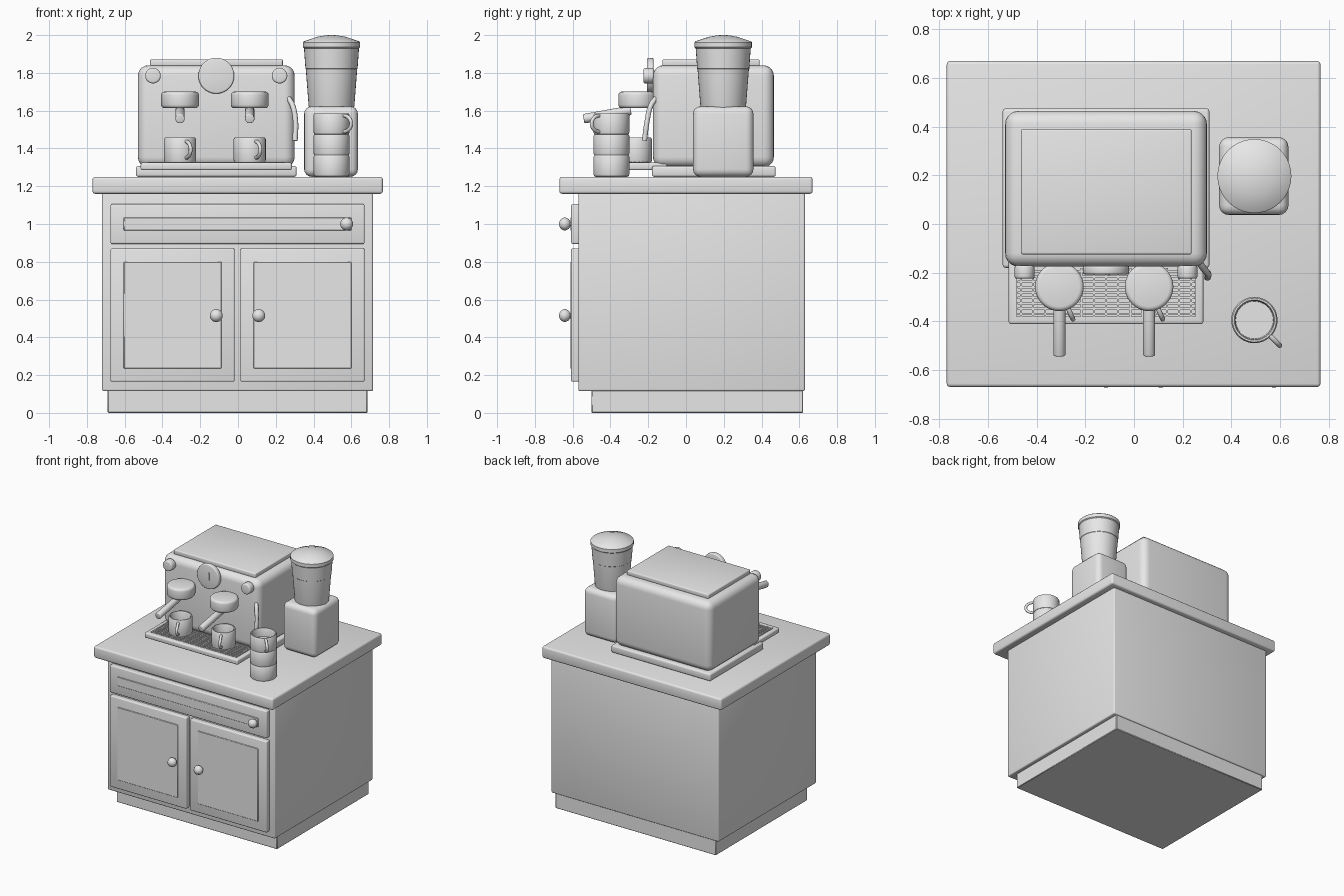
import bpy, bmesh, math
from mathutils import Vector

if "Cube" in bpy.data.objects:
    bpy.data.objects.remove(bpy.data.objects["Cube"])

grey = bpy.data.materials.new("plain_grey")
grey.use_nodes = True
grey.diffuse_color = (0.8, 0.8, 0.8, 1)
grey.node_tree.nodes["Principled BSDF"].inputs["Base Color"].default_value = grey.diffuse_color


def finish(name, bm):
    mesh = bpy.data.meshes.new(name)
    bmesh.ops.recalc_face_normals(bm, faces=bm.faces)
    bm.to_mesh(mesh)
    bm.free()
    mesh.materials.append(grey)
    obj = bpy.data.objects.new(name, mesh)
    bpy.context.collection.objects.link(obj)
    bpy.ops.object.select_all(action="DESELECT")
    obj.select_set(True)
    bpy.context.view_layer.objects.active = obj
    bpy.ops.object.shade_smooth_by_angle(angle=math.radians(40))
    return obj


def box(name, x, y, z, bevel=0.0, segments=3, recess=None):
    """Box from (min, max) ranges; recess = (rim width, depth) sinks the top face."""
    bm = bmesh.new()
    bmesh.ops.create_cube(bm, size=1)
    for v in bm.verts:
        v.co = [r[0] if c < 0 else r[1] for c, r in zip(v.co, (x, y, z))]
    if bevel:
        bmesh.ops.bevel(bm, geom=bm.edges[:], offset=bevel, segments=segments,
                        profile=0.5, affect="EDGES", clamp_overlap=True)
    if recess:
        bm.normal_update()
        top = max(bm.faces, key=lambda f: f.calc_center_median().z)
        bmesh.ops.inset_region(bm, faces=[top], thickness=recess[0])
        bmesh.ops.inset_region(bm, faces=[top], thickness=0.001, depth=-recess[1])
    return finish(name, bm)


def lathe(name, profile, origin, axis=(0, 0, 1), steps=40):
    """Spin (radius, height) points about an axis through the origin."""
    bm = bmesh.new()
    verts = [bm.verts.new((r, 0, h)) for r, h in profile]
    edges = [bm.edges.new(pair) for pair in zip(verts, verts[1:])]
    bmesh.ops.spin(bm, geom=verts + edges, cent=(0, 0, 0), axis=(0, 0, 1),
                   angle=math.tau, steps=steps)
    bmesh.ops.remove_doubles(bm, verts=bm.verts, dist=0.0001)
    turn = Vector((0, 0, 1)).rotation_difference(Vector(axis))
    for v in bm.verts:
        v.co = turn @ v.co + Vector(origin)
    return finish(name, bm)


def disc(name, radius, length, origin, axis=(0, 0, 1), edge=0.01):
    """Cylinder with rounded rims."""
    arc = [(math.sin(a), math.cos(a)) for a in (0, math.pi / 6, math.pi / 3, math.pi / 2)]
    rim = [(radius - edge + edge * s, length - edge + edge * c) for s, c in arc]
    low = [(r, length - h) for r, h in reversed(rim)]
    return lathe(name, [(0, length)] + rim + low + [(0, 0)], origin, axis)


def tube(name, points, radius):
    curve = bpy.data.curves.new(name, "CURVE")
    curve.dimensions = "3D"
    curve.bevel_depth = radius
    curve.bevel_resolution = 3
    curve.use_fill_caps = True
    curve.resolution_u = 8
    spline = curve.splines.new("BEZIER")
    spline.bezier_points.add(len(points) - 1)
    for p, co in zip(spline.bezier_points, points):
        p.co = co
        p.handle_left_type = p.handle_right_type = "AUTO"
    curve.materials.append(grey)
    obj = bpy.data.objects.new(name, curve)
    bpy.context.collection.objects.link(obj)
    return obj


def cup(name, x, y, z, r, h, direction=None):
    """Hollow straight cup with an optional loop handle."""
    lathe(name, [(0, 0), (r - 0.012, 0), (r - 0.003, 0.004), (r, 0.014), (r, h - 0.008),
                 (r - 0.005, h), (r - 0.012, h), (r - 0.016, h - 0.008),
                 (r - 0.018, 0.05), (0, 0.05)], (x, y, z))
    if direction:
        d = Vector(direction).normalized()
        loop = []
        for i in range(7):
            a = -math.pi / 2 + math.pi * i / 6
            reach = r - 0.012 + 0.065 * math.cos(a)
            loop.append((x + d.x * reach, y + d.y * reach, z + h * 0.52 + 0.044 * math.sin(a)))
        tube(name + "_handle", loop, 0.01)


# Cabinet
box("plinth", (-0.69, 0.685), (-0.5, 0.62), (0, 0.13), 0.004, 1)
box("cabinet_body", (-0.72, 0.715), (-0.57, 0.63), (0.115, 1.17), 0.01)
box("worktop", (-0.77, 0.767), (-0.67, 0.67), (1.16, 1.25), 0.014)

# Drawer and door fronts with thin raised panels
fronts = {"drawer": ((-0.675, 0.67), (0.895, 1.105)),
          "right_door": ((-0.675, -0.018), (0.165, 0.87)),
          "left_door": ((0.013, 0.67), (0.165, 0.87))}
for name, (x, z) in fronts.items():
    box(name + "_front", x, (-0.608, -0.56), z, 0.008)
    m = 0.07
    box(name + "_panel", (x[0] + m, x[1] - m), (-0.612, -0.6), (z[0] + m, z[1] - m), 0.003, 1)

# Knobs
knob = [(0, 0.078), (0.014, 0.075), (0.026, 0.067), (0.034, 0.052), (0.034, 0.042),
        (0.026, 0.026), (0.014, 0.018), (0.013, 0)]
for name, x, z in (("right_door", -0.115, 0.515), ("left_door", 0.11, 0.515), ("drawer", 0.575, 1.0)):
    lathe(name + "_knob", knob, (x, -0.595, z), (0, -1, 0))

# Coffee machine
box("machine_base", (-0.54, 0.31), (-0.18, 0.475), (1.25, 1.307), 0.012)
box("machine_body", (-0.53, 0.3), (-0.175, 0.465), (1.3, 1.84), 0.055, 5)
box("machine_top_tray", (-0.465, 0.237), (-0.125, 0.39), (1.835, 1.872), 0.008)

# Drip tray with grille
box("drip_tray", (-0.515, 0.285), (-0.412, -0.1), (1.285, 1.325), 0.01, recess=(0.03, 0.015))
for i in range(9):
    y = -0.37 + i * 0.022
    box("grille_slat", (-0.48, 0.25), (y - 0.005, y + 0.005), (1.312, 1.328))
for i in range(15):
    x = -0.465 + i * 0.05
    box("grille_cross_bar", (x - 0.004, x + 0.004), (-0.38, -0.18), (1.308, 1.325))

# Brewing heads, handles and their cups
for side, x in (("right", -0.307), ("left", 0.062)):
    disc(side + "_brew_head", 0.1, 0.088, (x, -0.258, 1.613), edge=0.018)
    slope = Vector((0, -0.25, -0.045))
    disc(side + "_brew_handle", 0.025, slope.length, (x, -0.292, 1.602), slope.normalized(), 0.006)
    cup(side + "_cup", x, -0.265, 1.325, 0.085, 0.132, (0.4, -0.9))

# Gauge and valve knobs
disc("gauge", 0.095, 0.035, (-0.115, -0.172, 1.785), (0, -1, 0), 0.008)
box("gauge_needle", (-0.107, -0.1), (-0.214, -0.2), (1.762, 1.82))
for side, x in (("right", -0.45), ("left", 0.22)):
    disc(side + "_valve_knob", 0.041, 0.055, (x, -0.17, 1.785), (0, -1, 0), 0.01)

# Steam wand
tube("steam_wand", [(0.265, -0.155, 1.67), (0.288, -0.185, 1.63), (0.304, -0.205, 1.55),
                    (0.302, -0.22, 1.44)], 0.014)

# Stack of cups
for i in range(3):
    cup("stacked_cup", 0.495, -0.395, 1.25 + i * 0.111, 0.095, 0.114, (1, -1) if i == 2 else None)

# Grinder
box("grinder_body", (0.35, 0.635), (0.037, 0.357), (1.25, 1.623), 0.04, 4)
lathe("hopper", [(0, 1.61), (0.117, 1.61), (0.121, 1.625), (0.136, 1.82), (0.138, 1.822),
                 (0.146, 1.935), (0, 1.935)], (0.495, 0.197, 0))
lathe("hopper_lid", [(0, 1.93), (0.146, 1.93), (0.152, 1.936), (0.152, 1.962), (0.147, 1.967),
                     (0.075, 1.991), (0.03, 1.999), (0, 2.0)], (0.495, 0.197, 0))
